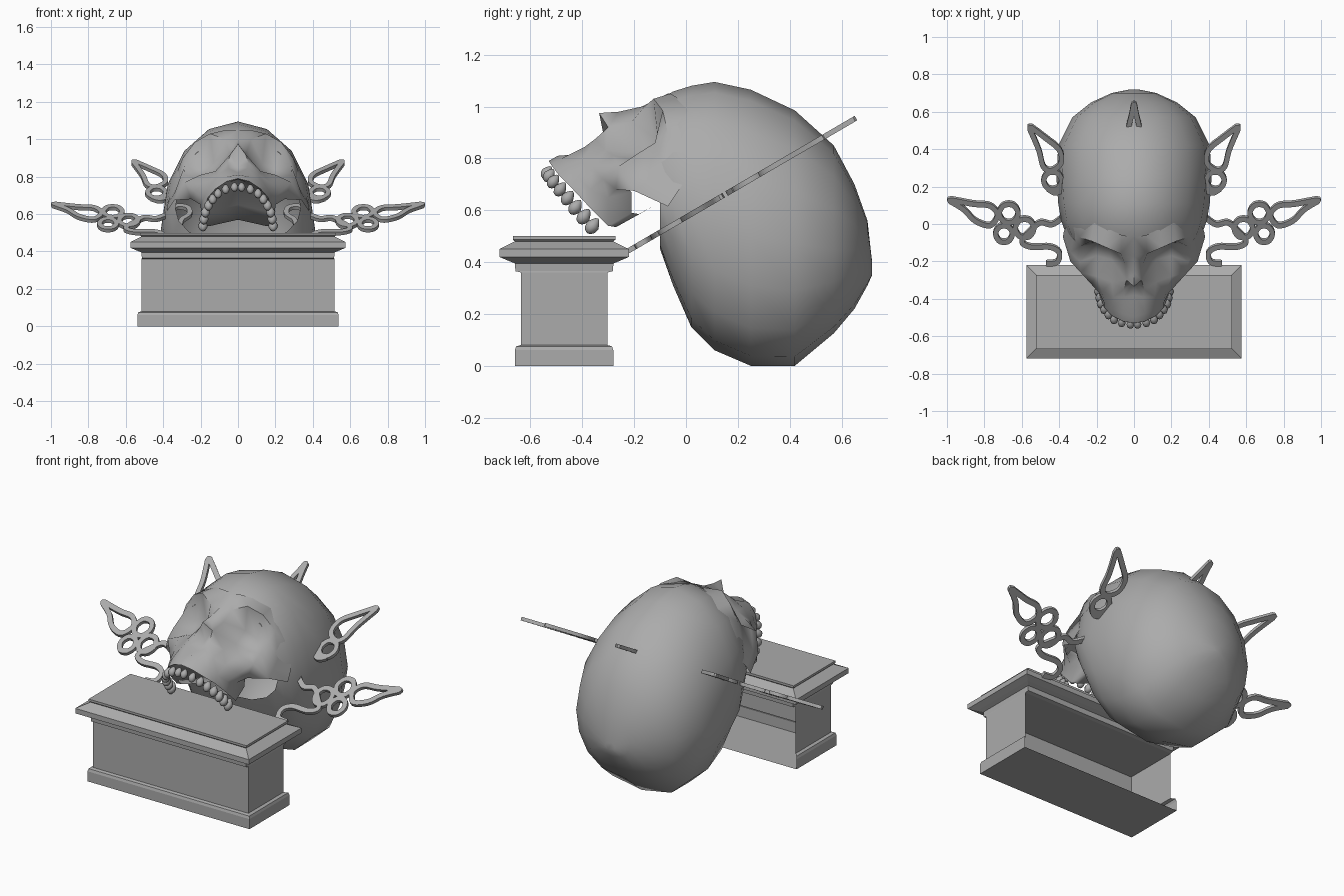
import bpy, bmesh, math
from mathutils import Vector

if "Cube" in bpy.data.objects:
    bpy.data.objects.remove(bpy.data.objects["Cube"])


def mesh_object(name, verts, faces, smooth=None):
    me = bpy.data.meshes.new(name)
    me.from_pydata([tuple(v) for v in verts], [], faces)
    bm = bmesh.new()
    bm.from_mesh(me)
    bmesh.ops.remove_doubles(bm, verts=bm.verts, dist=0.0005)
    bmesh.ops.recalc_face_normals(bm, faces=bm.faces)
    bm.to_mesh(me)
    bm.free()
    ob = bpy.data.objects.new(name, me)
    bpy.context.collection.objects.link(ob)
    if smooth:
        bpy.ops.object.select_all(action='DESELECT')
        ob.select_set(True)
        bpy.context.view_layer.objects.active = ob
        bpy.ops.object.shade_smooth_by_angle(angle=math.radians(smooth))
    return ob


# Moulded pedestal: rectangular rings (z, half depth), open at the back below the cap
profile = [(0, .19), (.06, .19), (.075, .185), (.08, .167), (.36, .167), (.365, .188),
           (.395, .19), (.405, .215), (.42, .25), (.45, .25), (.48, .19), (.487, .198), (.5, .198)]
verts, faces = [], []
for i, (z, hy) in enumerate(profile):
    hx = hy + (.348 if i < 5 else .326)
    verts += [(-hx, -.47 - hy, z), (hx, -.47 - hy, z), (hx, -.47 + hy, z), (-hx, -.47 + hy, z)]
for r in range(len(profile) - 1):
    for k in range(4):
        if k == 2 and r < 4:
            continue
        a, b = r * 4 + k, r * 4 + (k + 1) % 4
        faces.append((a, b, b + 4, a + 4))
last = (len(profile) - 1) * 4
faces += [(3, 2, 1, 0), (last, last + 1, last + 2, last + 3), (16, 17, 18, 19)]
mesh_object("pedestal", verts, faces)

# Braincase: oval rings along y (y, top, bottom, half width, height of widest point), open at the front
stations = [(-.10, 1.03, .45, .335, .63), (-.05, 1.058, .31, .365, .62), (.02, 1.08, .15, .39, .59),
            (.11, 1.095, .06, .405, .56), (.25, 1.065, 0, .415, .50), (.42, .985, 0, .405, .47),
            (.57, .85, .125, .33, .45), (.65, .70, .22, .23, .45), (.70, .56, .31, .12, .42),
            (.718, .40, .35, .03, .375)]
SEG = 16
verts, faces = [], []
for y, top, bot, hw, zw in stations:
    for k in range(SEG):
        t = 2 * math.pi * k / SEG
        s, c = math.sin(t), math.cos(t)
        if c < 0:
            s = math.copysign(abs(s) ** .75, s)      # squarer underside
        verts.append((hw * s, y, zw + c * ((top - zw) if c > 0 else (zw - bot))))
for r in range(len(stations) - 1):
    for k in range(SEG):
        a, b = r * SEG + k, r * SEG + (k + 1) % SEG
        faces.append((a, b, b + SEG, a + SEG))
faces.append(tuple(range(len(verts) - SEG, len(verts))))
mesh_object("skull_braincase", verts, faces, 50)

# Face: half rows of control points from the brow down to the tooth line
rows = [
    [(0, -.17, 1.0), (.07, -.16, 1.0), (.15, -.125, 1.03), (.23, -.09, .985), (.295, -.07, .9), (.335, 0, .8)],
    [(0, -.26, .98), (.05, -.21, .94), (.13, -.115, .875), (.2, -.105, .84), (.285, -.12, .86), (.325, -.08, .75)],
    [(0, -.335, .975), (.04, -.3, .92), (.12, -.19, .82), (.2, -.17, .79), (.29, -.2, .81), (.34, -.15, .71)],
    [(0, -.31, .85), (.055, -.35, .875), (.12, -.31, .83), (.2, -.28, .81), (.285, -.26, .77), (.34, -.2, .675)],
    [(0, -.38, .82), (.05, -.39, .845), (.11, -.39, .81), (.17, -.36, .77), (.23, -.32, .72), (.25, -.27, .68)],
    [(0, -.495, .81), (.06, -.48, .8), (.12, -.45, .77), (.16, -.42, .73), (.185, -.37, .68), (.2, -.30, .65)],
    [(0, -.53, .79), (.06, -.52, .775), (.12, -.49, .735), (.16, -.445, .69), (.185, -.38, .62), (.195, -.30, .54)],
]
# Side column: cheekbones run back into the braincase, the jaw gets a short rear edge
tails = [(.02, .06, -.02), (.03, .08, -.03), (.035, .11, -.05), (.04, .13, -.06),
         (-.005, .03, .02), (-.005, .09, .02), (-.005, .09, .05)]
for row, tail in zip(rows, tails):
    row.append(tuple(a + b for a, b in zip(row[-1], tail)))
rows.insert(0, [(x * .92, y + .1, z + (.05 if x < .1 else 0)) for x, y, z in rows[0]])
edge = rows[-1]
rows.append([(x * .8, y + .03, z - .005) for x, y, z in edge])     # palate
rows.append([(0, y + .09, z + .03) for x, y, z in edge])
verts, faces = [], []
n = len(rows[0])
for side in (1, -1):
    start = len(verts)
    for row in rows:
        verts += [(x * side, y, z) for x, y, z in row]
    for r in range(len(rows) - 1):
        for c in range(n - 1):
            if r == 4 and c == n - 2:      # gap behind the cheekbone
                continue
            a = start + r * n + c
            faces.append((a, a + 1, a + n + 1, a + n))
mesh_object("skull_face", verts, faces, 75)

# Teeth: tapered drops spaced along the jaw arch
path = [Vector(p) for p in [(0, -.54, .75), (.06, -.53, .738), (.11, -.51, .71), (.15, -.47, .665),
                            (.178, -.42, .605), (.188, -.36, .54)]]
lengths = [(b - a).length for a, b in zip(path, path[1:])]


def along(s):
    for a, b, l in zip(path, path[1:], lengths):
        if s <= l:
            return a.lerp(b, s / l)
        s -= l
    return path[-1].copy()


bm = bmesh.new()
COUNT = 8
axis = Vector((0, 0, -1)).rotation_difference(Vector((0, -.6, -.8)))
for i in range(COUNT):
    p = along(sum(lengths) * (i + .4) / (COUNT - .6))
    r = .021 + .006 * i / COUNT
    for side in (1, -1):
        for v in bmesh.ops.create_uvsphere(bm, u_segments=8, v_segments=6, radius=r)['verts']:
            taper = 1 if v.co.z < 0 else 1 - .4 * v.co.z / r
            q = Vector((v.co.x * taper, v.co.y * taper, v.co.z * 1.35))
            q.rotate(axis)
            v.co = q + Vector((p.x * side, p.y, p.z))
me = bpy.data.meshes.new("teeth")
bm.to_mesh(me)
bm.free()
for poly in me.polygons:
    poly.use_smooth = True
bpy.context.collection.objects.link(bpy.data.objects.new("teeth", me))

# Scrollwork: flat bands on one slanted plane that passes through the skull
SLOPE = .583
NORMAL = Vector((0, -SLOPE, 1)).normalized()


def on_plane(x, y):
    return Vector((x, y, .445 + SLOPE * (y + .22)))


def catmull(p, closed, steps=5):
    m, out = len(p), []
    get = (lambda i: p[i % m]) if closed else (lambda i: p[max(0, min(m - 1, i))])
    for i in range(m if closed else m - 1):
        a, b, c, d = [Vector(get(i + k)) for k in (-1, 0, 1, 2)]
        for s in range(steps):
            t = s / steps
            out.append(.5 * (2 * b + (c - a) * t + (2 * a - 5 * b + 4 * c - d) * t * t
                             + (3 * b - a - 3 * c + d) * t ** 3))
    return out if closed else out + [Vector(p[-1])]


def scroll(name, points, ring=False, leaf=False):
    """Open band, closed ring, or leaf whose first and last points meet in a sharp tip."""
    pts = catmull(points, ring)
    m, w, h = len(pts), .0135, .01
    verts, faces = [], []
    for side in (1, -1):
        base = len(verts)
        for i, p in enumerate(pts):
            nxt = pts[(i + 1) % m] if ring else pts[min(i + 1, m - 1)]
            prv = pts[i - 1] if ring else pts[max(i - 1, 0)]
            t = (nxt - prv).normalized()
            off = Vector((-t.y, t.x)) * (w * (.3 if leaf and i in (0, m - 1) else 1))
            for sw, sh in ((1, 1), (-1, 1), (-1, -1), (1, -1)):
                q = p + off * sw
                verts.append(on_plane(q.x * side, q.y) + NORMAL * h * sh)
        for i in range(m if ring else m - 1):
            for k in range(4):
                a, b = i * 4 + k, i * 4 + (k + 1) % 4
                c, d = ((i + 1) % m) * 4 + (k + 1) % 4, ((i + 1) % m) * 4 + k
                faces.append((base + a, base + b, base + c, base + d))
        if not ring:
            e = base + (m - 1) * 4
            faces += [(base, base + 1, base + 2, base + 3), (e + 3, e + 2, e + 1, e)]
    mesh_object(name, verts, faces, 40)


def hoop(name, x, y, r):
    scroll(name, [(x + r * math.cos(k * math.pi / 3), y + r * math.sin(k * math.pi / 3)) for k in range(6)], ring=True)


# Lower wings
scroll("lower_wing_leaf", [(.997, .136), (.86, .11), (.77, .1), (.73, .05), (.77, -.005), (.85, .02), (.91, .08),
                           (.997, .133)], leaf=True)
scroll("lower_wing_stem", [(.39, .03), (.44, 0), (.5, .01), (.55, -.03), (.6, -.09), (.55, -.12), (.45, -.12),
                           (.4, -.15), (.41, -.2), (.47, -.21)])
for i, (x, y, r) in enumerate([(.67, .06, .05), (.695, -.05, .045), (.585, -.02, .05)]):
    hoop("lower_wing_ring_%d" % i, x, y, r)
# Scrolls inside the open braincase
scroll("inner_scroll", [(.385, .03), (.33, .11), (.27, .1), (.26, .04), (.3, -.01), (.31, -.06)])
# Upper wings
scroll("upper_wing_leaf", [(.563, .53), (.47, .46), (.4, .4), (.39, .33), (.44, .29), (.485, .31), (.51, .4),
                           (.566, .53)], leaf=True)
hoop("upper_wing_ring", .435, .235, .048)
scroll("upper_wing_stem", [(.46, .19), (.42, .17), (.38, .19), (.34, .24)])
# Rear centre spike
scroll("rear_spike", [(0, .655), (.012, .59), (.026, .53), (.03, .48)], leaf=True)

# Darker stone grey on every part
stone = bpy.data.materials.new("stone_grey")
stone.diffuse_color = (.41, .41, .41, 1)
stone.use_nodes = True
stone.node_tree.nodes["Principled BSDF"].inputs["Base Color"].default_value = stone.diffuse_color
for ob in bpy.data.objects:
    ob.data.materials.append(stone)
